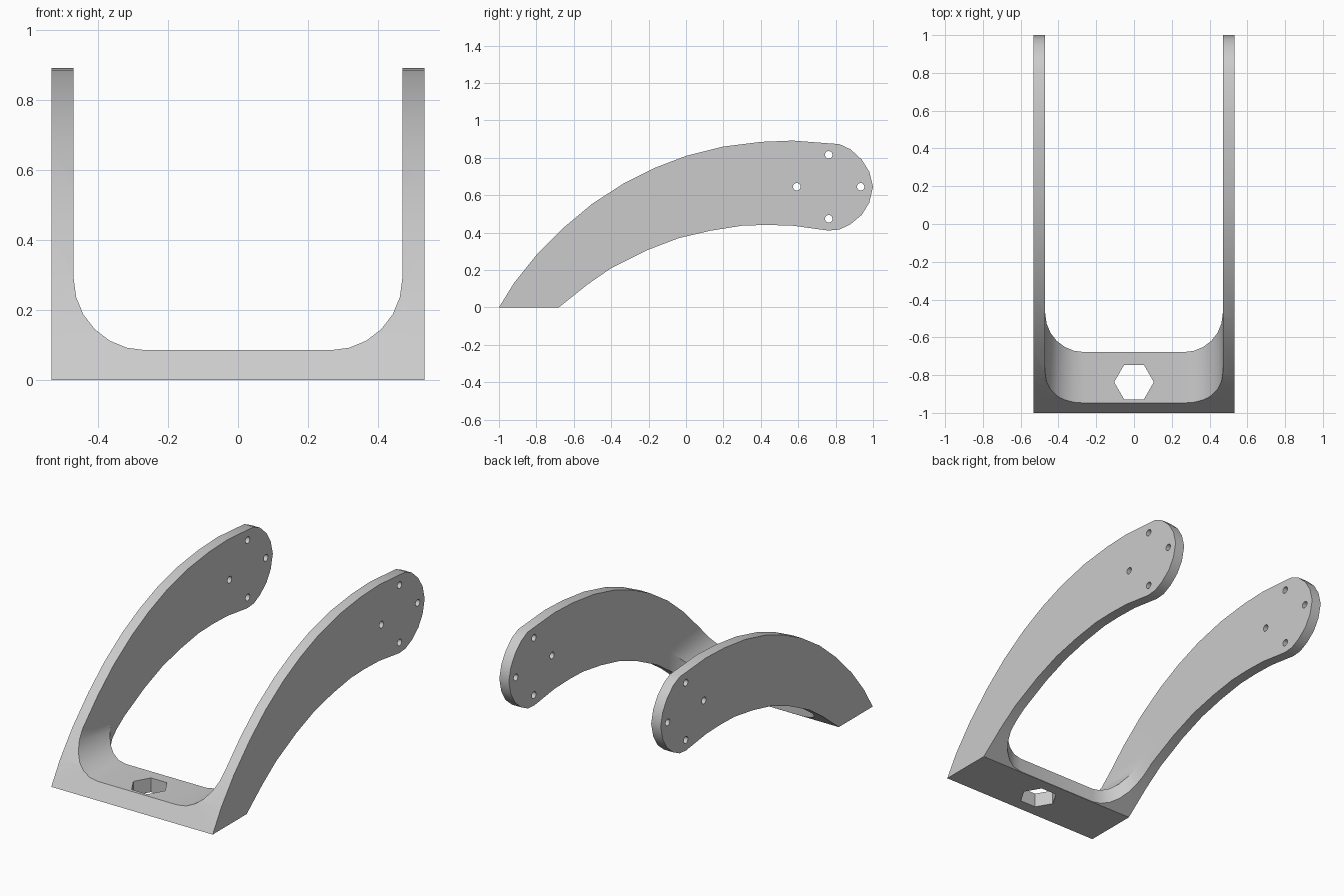
import bpy, bmesh
from math import sin, cos, pi
from mathutils import Vector

if "Cube" in bpy.data.objects:
    bpy.data.objects.remove(bpy.data.objects["Cube"])


def prism(name, points, direction):
    """Extrude a closed loop of 3D points into a solid."""
    bm = bmesh.new()
    face = bm.faces.new([bm.verts.new(p) for p in points])
    ext = bmesh.ops.extrude_face_region(bm, geom=[face])
    verts = [g for g in ext["geom"] if isinstance(g, bmesh.types.BMVert)]
    bmesh.ops.translate(bm, verts=verts, vec=Vector(direction))
    bmesh.ops.recalc_face_normals(bm, faces=bm.faces)
    mesh = bpy.data.meshes.new(name)
    bm.to_mesh(mesh)
    bm.free()
    obj = bpy.data.objects.new(name, mesh)
    bpy.context.collection.objects.link(obj)
    return obj


def u_opening(base, top, half=0.47, r=0.205, steps=6):
    """2D outline of a slot with two rounded lower corners."""
    right = [(half - r + r * sin(a), base + r - r * cos(a))
             for a in (i * pi / 2 / steps for i in range(steps + 1))]
    right.append((half, top))
    return right + [(-x, v) for x, v in reversed(right)]


def ring(cx, cy, r, n):
    return [(cx + r * cos(2 * pi * i / n), cy + r * sin(2 * pi * i / n)) for i in range(n)]


# Curved side profile across the full width
profile = [(-1, 0), (-0.92, 0.13), (-0.80, 0.28), (-0.65, 0.43), (-0.50, 0.555),
           (-0.33, 0.665), (-0.17, 0.745), (0, 0.81), (0.20, 0.86), (0.40, 0.885),
           (0.57, 0.892), (0.82, 0.873), (0.88, 0.845), (0.94, 0.79), (0.98, 0.725),
           (1, 0.645), (0.98, 0.56), (0.94, 0.495), (0.88, 0.445), (0.82, 0.416),
           (0.76, 0.411), (0.57, 0.437), (0.43, 0.441), (0.30, 0.437), (0.13, 0.41),
           (-0.04, 0.37), (-0.21, 0.305), (-0.40, 0.21), (-0.53, 0.12), (-0.68, 0)]
bracket = prism("fork_bracket", [(-0.533, y, z) for y, z in profile], (1.066, 0, 0))

# Openings between the arms, seen from the front and from the top
cutters = [
    prism("front_opening", [(x, -1.2, z) for x, z in u_opening(0.085, 1.2)], (0, 2.4, 0)),
    prism("top_opening", [(x, y, -0.2) for x, y in u_opening(-0.678, 1.2)], (0, 0, 1.4)),
    # Hexagonal hole in the bridge
    prism("hex_hole", [(x, y, -0.2) for x, y in ring(0, -0.837, 0.105, 6)], (0, 0, 0.6)),
]
# Four screw holes through both arm ends
for y, z in ring(0.763, 0.645, 0.171, 4):
    cutters.append(prism("screw_hole", [(-0.7, a, b) for a, b in ring(y, z, 0.02, 16)], (1.4, 0, 0)))

bpy.context.view_layer.objects.active = bracket
for cutter in cutters:
    cutter.hide_render = True
    mod = bracket.modifiers.new("cut", "BOOLEAN")
    mod.operation = "DIFFERENCE"
    mod.solver = "EXACT"
    mod.object = cutter
    bpy.ops.object.modifier_apply(modifier=mod.name)
    bpy.data.objects.remove(cutter)

# Smooth curved rims, keep the plate edges sharp
bpy.ops.object.select_all(action="DESELECT")
bracket.select_set(True)
bpy.ops.object.shade_smooth_by_angle(angle=pi / 6)
